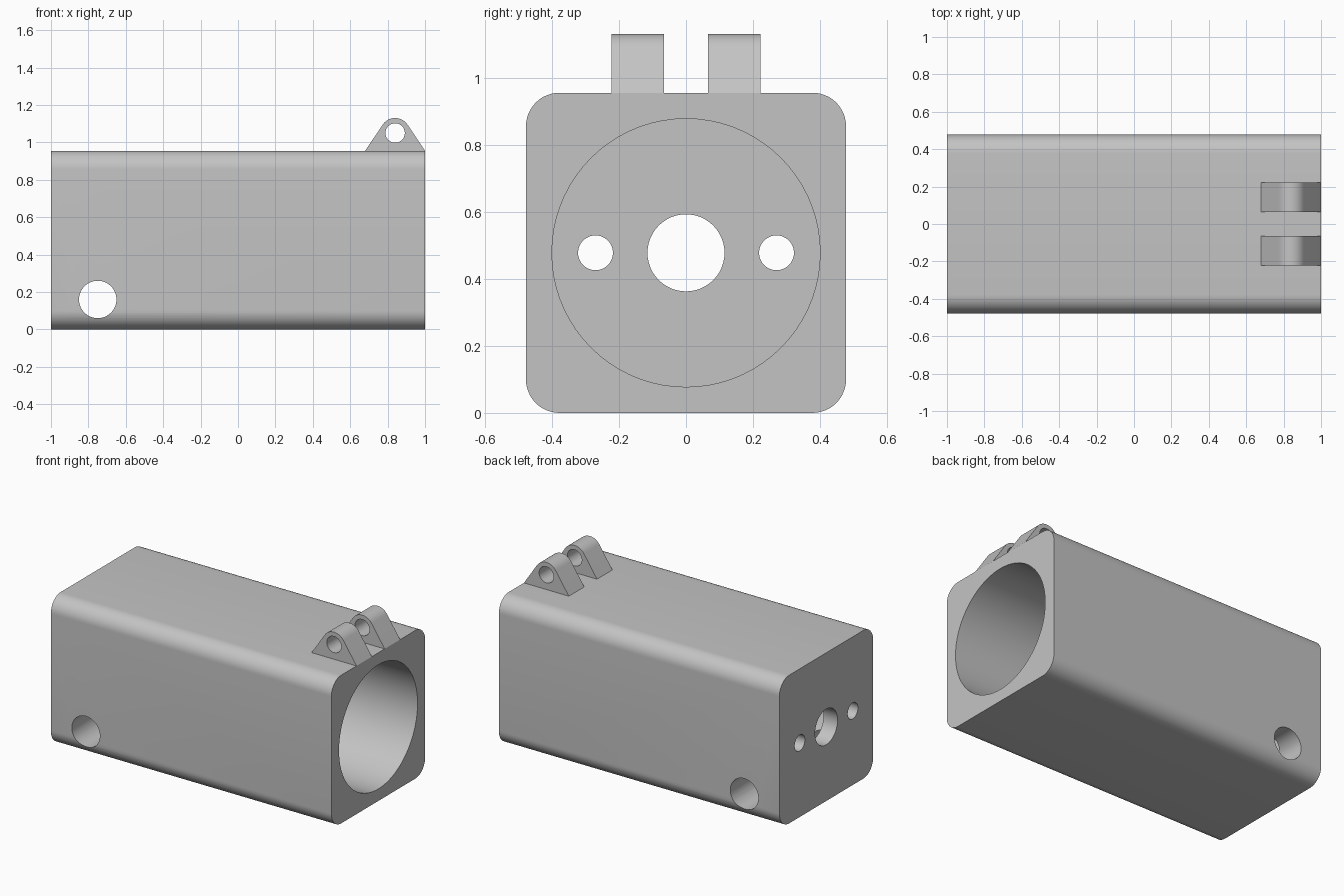
import bpy
import bmesh
from math import cos, sin, pi, radians, atan2, asin, hypot
from mathutils import Vector

cube = bpy.data.objects.get("Cube")
if cube:
    bpy.data.objects.remove(cube, do_unlink=True)

LENGTH, WIDTH, CORNER = 2.0, 0.955, 0.1
MID = WIDTH / 2
END_WALL = 0.1

grey = bpy.data.materials.new("plain grey")
grey.use_nodes = True
COLOUR = (0.55, 0.55, 0.55, 1)
grey.diffuse_color = COLOUR
grey.node_tree.nodes["Principled BSDF"].inputs["Base Color"].default_value = COLOUR


def arc(cu, cv, radius, start, end, steps):
    """Points on an arc, angles in degrees."""
    angles = [radians(start + (end - start) * i / steps) for i in range(steps + 1)]
    return [(cu + radius * cos(a), cv + radius * sin(a)) for a in angles]


def prism(name, profile, axis, start, end):
    """Extrude a profile along x (profile is y, z) or along y (profile is x, z)."""
    bm = bmesh.new()
    place = (lambda u, v: (start, u, v)) if axis == "x" else (lambda u, v: (u, start, v))
    face = bm.faces.new([bm.verts.new(place(u, v)) for u, v in profile])
    side = bmesh.ops.extrude_face_region(bm, geom=[face])["geom"]
    shift = Vector((end - start, 0, 0) if axis == "x" else (0, end - start, 0))
    bmesh.ops.translate(bm, vec=shift, verts=[g for g in side if isinstance(g, bmesh.types.BMVert)])
    bmesh.ops.recalc_face_normals(bm, faces=bm.faces)
    mesh = bpy.data.meshes.new(name)
    bm.to_mesh(mesh)
    bm.free()
    mesh.materials.append(grey)
    obj = bpy.data.objects.new(name, mesh)
    bpy.context.collection.objects.link(obj)
    return obj


def cylinder(name, cu, cv, radius, axis, start, end, sides=48):
    return prism(name, arc(cu, cv, radius, 0, 360, sides)[:-1], axis, start, end)


def activate(obj):
    bpy.ops.object.select_all(action="DESELECT")
    obj.select_set(True)
    bpy.context.view_layer.objects.active = obj


def cut(obj, cutter):
    activate(obj)
    mod = obj.modifiers.new("cut", "BOOLEAN")
    mod.operation, mod.solver, mod.object = "DIFFERENCE", "EXACT", cutter
    bpy.ops.object.modifier_apply(modifier=mod.name)
    bpy.data.objects.remove(cutter, do_unlink=True)


def finish(obj):
    activate(obj)
    bpy.ops.object.shade_smooth_by_angle(angle=radians(25))


# Housing: rounded square tube closed at one end
inner = MID - CORNER
outline = []
for turn, (sy, sz) in enumerate([(1, 1), (-1, 1), (-1, -1), (1, -1)]):
    outline += arc(sy * inner, MID + sz * inner, CORNER, 90 * turn, 90 * turn + 90, 12)
housing = prism("housing", outline, "x", -LENGTH / 2, LENGTH / 2)

# Main bore, open at the lug end
cut(housing, cylinder("bore_cutter", 0, MID, 0.4, "x", END_WALL - 1, 1.2, 72))
# Shaft hole and two screw holes in the end wall
for y, radius in [(0, 0.115), (0.27, 0.052), (-0.27, 0.052)]:
    cut(housing, cylinder("end_hole_cutter", y, MID, radius, "x", -1.2, -0.7))
# Cross hole through both sides
cut(housing, cylinder("side_hole_cutter", -0.75, 0.16, 0.1, "y", -0.7, 0.7))
finish(housing)

# Two hinge lugs: triangles with a rounded tip, sides tangent to the tip
PIN_X, PIN_Z, TIP, HALF_BASE = 0.84, 1.05, 0.08, 0.16
rise = PIN_Z - WIDTH
slope = atan2(rise, HALF_BASE) + asin(TIP / hypot(rise, HALF_BASE))
tangent = 90 - slope * 180 / pi
for name, y in [("front_lug", -0.222), ("back_lug", 0.065)]:
    shape = [(PIN_X - HALF_BASE, WIDTH), (PIN_X + HALF_BASE, WIDTH)]
    shape += arc(PIN_X, PIN_Z, TIP, tangent, 180 - tangent, 20)
    lug = prism(name, shape, "y", y, y + 0.157)
    cut(lug, cylinder("pin_cutter", PIN_X, PIN_Z, 0.052, "y", y - 0.1, y + 0.3, 32))
    finish(lug)
